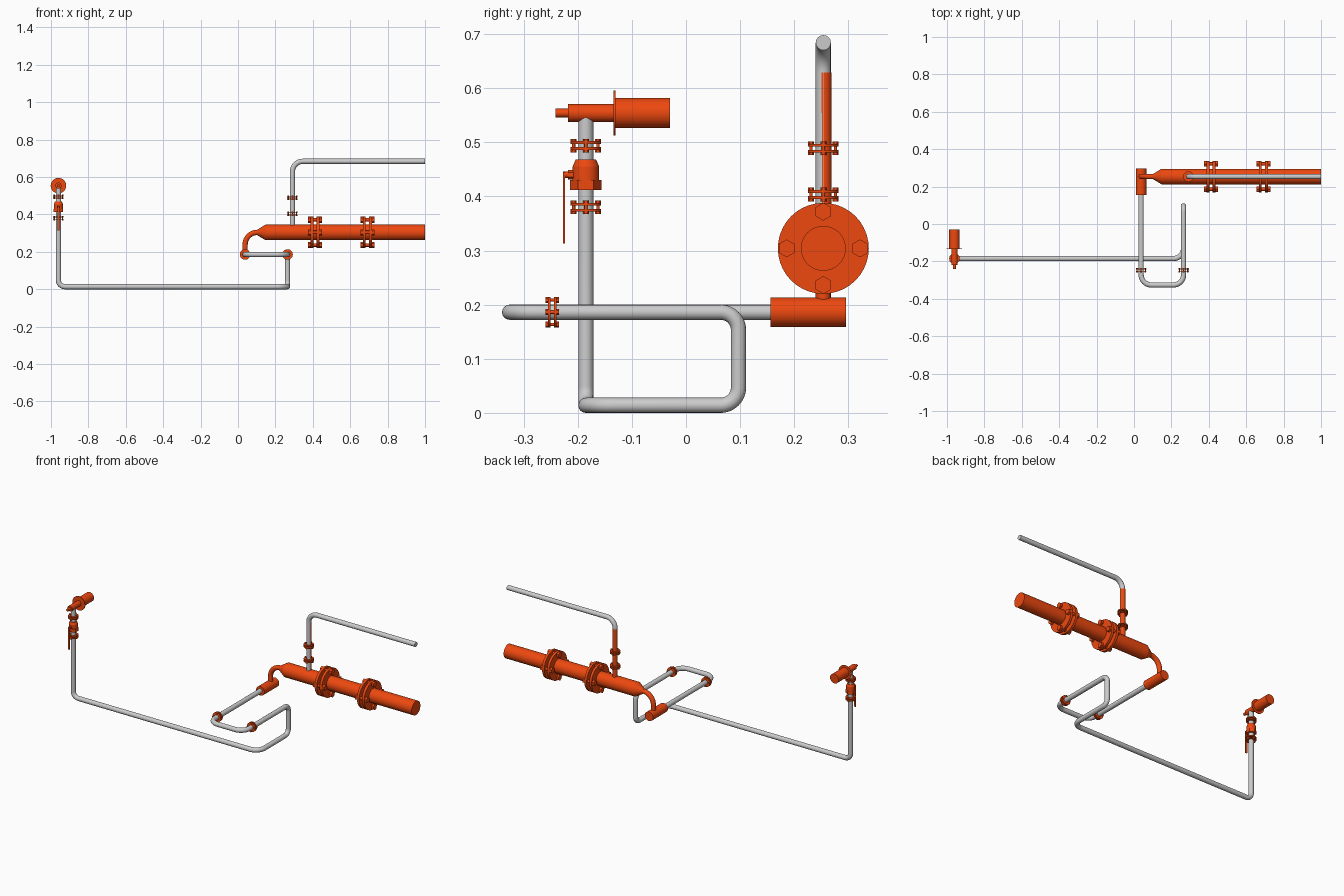
import bpy, math
from mathutils import Vector

if "Cube" in bpy.data.objects:
    bpy.data.objects.remove(bpy.data.objects["Cube"])

orange = bpy.data.materials.new("orange")
orange.diffuse_color = (0.85, 0.065, 0.005, 1)
orange.use_nodes = True
orange.node_tree.nodes["Principled BSDF"].inputs["Base Color"].default_value = orange.diffuse_color
R = 0.014          # small pipe radius


def finish(ob, name, mat):
    ob.name = name
    if mat:
        ob.data.materials.append(mat)
    bpy.ops.object.select_all(action='DESELECT')
    ob.select_set(True)
    bpy.context.view_layer.objects.active = ob
    bpy.ops.object.shade_smooth_by_angle(angle=math.radians(35))
    return ob


def rod(name, a, b, r, r2=None, mat=orange, n=40):
    """Cylinder or cone from point a to point b."""
    a, b = Vector(a), Vector(b)
    d = b - a
    bpy.ops.mesh.primitive_cone_add(vertices=n, radius1=r, radius2=r if r2 is None else r2,
                                    depth=d.length, location=(a + b) / 2,
                                    rotation=d.to_track_quat('Z', 'Y').to_euler())
    return finish(bpy.context.object, name, mat)


def box(name, loc, size, mat=orange):
    bpy.ops.mesh.primitive_cube_add(size=1, location=loc)
    bpy.context.object.scale = size
    return finish(bpy.context.object, name, mat)


def pipe(name, pts, r, mat=None):
    """Pipe through corners (x, y, z, bend radius) with rounded right-angle bends."""
    path = [Vector(pts[0][:3])]
    for p, q, s in zip(pts, pts[1:], pts[2:]):
        c, bend = Vector(q[:3]), q[3]
        u = (Vector(p[:3]) - c).normalized()
        v = (Vector(s[:3]) - c).normalized()
        for i in range(13):
            t = i / 12 * math.pi / 2
            path.append(c + u * bend * (1 - math.sin(t)) + v * bend * (1 - math.cos(t)))
    path.append(Vector(pts[-1][:3]))
    cu = bpy.data.curves.new(name, 'CURVE')
    cu.dimensions = '3D'
    cu.bevel_depth, cu.bevel_resolution, cu.use_fill_caps = r, 6, True
    sp = cu.splines.new('POLY')
    sp.points.add(len(path) - 1)
    for sp_pt, co in zip(sp.points, path):
        sp_pt.co = (*co, 1)
    ob = bpy.data.objects.new(name, cu)
    bpy.context.collection.objects.link(ob)
    bpy.ops.object.select_all(action='DESELECT')
    ob.select_set(True)
    bpy.context.view_layer.objects.active = ob
    bpy.ops.object.convert(target='MESH')
    return finish(bpy.context.object, name, mat)


def flange(name, c, axis, k=1):
    """Two bolted discs; k scales the whole joint."""
    c, ax = Vector(c), Vector(axis)
    u = Vector((0, 0, 1)) if abs(ax.z) < 0.5 else Vector((1, 0, 0))
    v = ax.cross(u)
    for s, side in ((-1, "a"), (1, "b")):
        rod(f"{name}_disc_{side}", c + ax * s * 0.003 * k, c + ax * s * 0.008 * k, 0.028 * k)
    for i in range(4):
        t = i * math.pi / 2
        p = c + (u * math.cos(t) + v * math.sin(t)) * 0.0226 * k
        rod(f"{name}_bolt_{i}", p - ax * 0.012 * k, p + ax * 0.012 * k, 0.003 * k, n=16)
        for s, side in ((-1, "a"), (1, "b")):
            rod(f"{name}_bolt_head_{i}_{side}", p + ax * s * 0.008 * k,
                p + ax * s * 0.0125 * k, 0.0055 * k, n=6)


X, Y, Z = (1, 0, 0), (0, 1, 0), (0, 0, 1)
RX, RY = -0.96, -0.185      # riser
MY, MZ = 0.2537, 0.304      # main line
LX, SX, LZ = 0.265, 0.038, 0.186   # loop

# Long grey line from riser through the loop to the filter
pipe("feed_pipe", [(RX, RY, 0.55), (RX, RY, R, 0.035), (LX, RY, R, 0.055),
                   (LX, 0.097, R, 0.033), (LX, 0.097, LZ, 0.033),
                   (LX, -0.326, LZ, 0.055), (SX, -0.326, LZ, 0.055), (SX, 0.17, LZ)], R)
flange("loop_flange_left", (SX, -0.247, LZ), Y)
flange("loop_flange_right", (LX, -0.247, LZ), Y)

# Filter cylinder, elbow, reducer and main line
rod("filter_body", (SX, 0.156, LZ), (SX, 0.296, LZ), 0.0275)
pipe("main_elbow", [(SX, MY, LZ), (SX, MY, MZ, 0.065), (0.11, MY, MZ)], R, orange)
rod("reducer", (0.102, MY, MZ), (0.147, MY, MZ), R, 0.0415)
rod("main_line", (0.147, MY, MZ), (1, MY, MZ), 0.0415)
flange("main_flange_left", (0.412, MY, MZ), X, 3)
flange("main_flange_right", (0.692, MY, MZ), X, 3)

# Branch pipe with its orange rear sleeve
pipe("branch_pipe", [(0.291, MY, MZ + 0.03), (0.291, MY, 0.684, 0.055), (1, MY, 0.684)], R)
rod("branch_sleeve", (0.291, MY + 0.001, MZ + 0.03), (0.291, MY + 0.001, 0.629), R)
flange("branch_flange_low", (0.291, MY, 0.4035), Z)
flange("branch_flange_high", (0.291, MY, 0.489), Z)

# Riser valve with lever
flange("riser_flange_low", (RX, RY, 0.38), Z)
flange("riser_flange_high", (RX, RY, 0.494), Z)
rod("valve_nut", (RX, RY, 0.412), (RX, RY, 0.43), 0.029, n=6)
rod("valve_body", (RX, RY, 0.412), (RX, RY, 0.455), 0.0245)
rod("valve_shoulder", (RX, RY, 0.455), (RX, RY, 0.468), 0.0245, 0.019)
rod("valve_stem", (RX, RY, 0.44), (RX, -0.227, 0.44), 0.006)
rod("stem_nut", (RX, -0.218, 0.44), (RX, -0.207, 0.44), 0.009, n=6)
box("valve_lever", (RX, -0.2255, 0.379), (0.011, 0.004, 0.132))

# Nozzle on top of the riser
NZ = 0.554
rod("nozzle_tip", (RX, -0.241, NZ), (RX, -0.217, NZ), 0.008)
rod("nozzle_barrel", (RX, -0.218, NZ), (RX, -0.13, NZ), 0.0165)
rod("nozzle_plate", (RX, -0.134, NZ), (RX, -0.130, NZ), 0.0415)
rod("nozzle_drum", (RX, -0.131, NZ), (RX, -0.03, NZ), 0.028)
